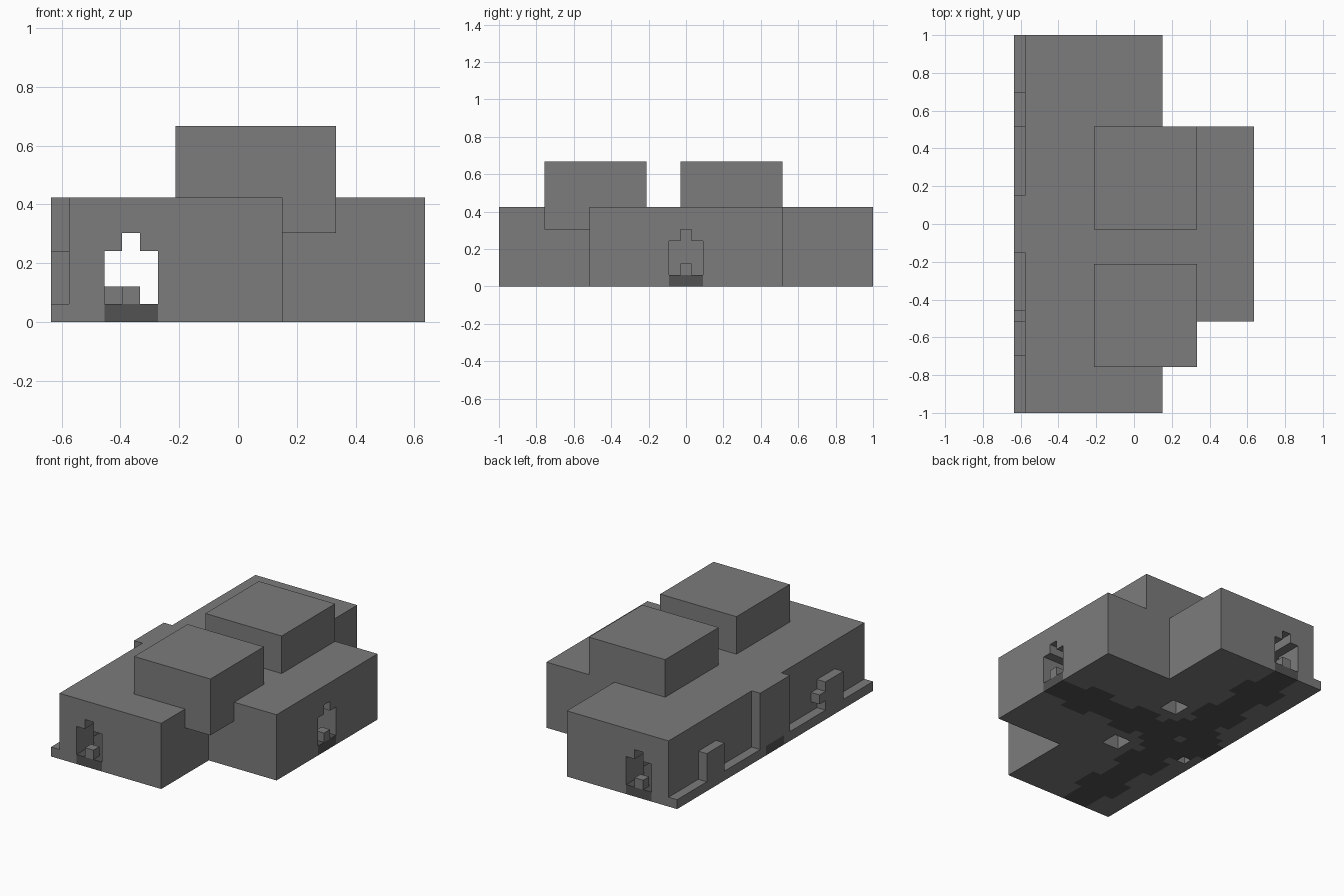
import bpy, bmesh
from itertools import product
from mathutils import Vector

if "Cube" in bpy.data.objects:
    bpy.data.objects.remove(bpy.data.objects["Cube"], do_unlink=True)

NX, NY, NZ = 21, 33, 7          # size of the block grid
CELL = 2 / NY


def material(name, v):
    m = bpy.data.materials.new(name)
    m.use_nodes = True
    m.diffuse_color = (v, v, v, 1)
    bsdf = m.node_tree.nodes["Principled BSDF"]
    bsdf.inputs["Base Color"].default_value = (v, v, v, 1)
    bsdf.inputs["Roughness"].default_value = 0.9
    return m


stone = material("grey_stone", 0.2)
gravel = material("dark_gravel", 0.085)


def block(x, y, z):
    """Set of grid cells in the given half-open ranges."""
    return set(product(range(*x), range(*y), range(*z)))


# Winding path footprint: two crossing arms and a round plaza
MX, MY = 4, 16
core = {(i, j) for i in range(NX) for j in range(NY)
        if abs(i - MX) <= 1 or abs(j - MY) <= 1}
bulges = {(i, j) for i in range(1, NX) for j in range(NY)
          if abs(i - MX) <= 1 + j // 3 % 2
          or abs(j - MY) <= 1 + i // 3 % 2
          or (i - MX) ** 2 + (j - MY) ** 2 <= 14}
footprint = (core | bulges) - {(MX, MY)}
path = {(i, j, 0) for i, j in footprint}

# Tunnels above the path, with narrow stepped doorways at the ends
inner = {(i, j) for i, j in footprint | {(MX, MY)} if i > 0}
tunnel = {(i, j, k) for i, j in inner for k in range(1, 4)}
tunnel |= {(i, j, 4) for i, j in inner if i == MX or j == MY}

# Open shafts through the floor
pits = block((8, 10), (11, 13), (0, 3)) | block((8, 10), (20, 22), (0, 3))
pits |= block((1, 2), (13, 14), (0, 2))
empty = tunnel | pits | path

parts = {
    "main_hall": block((1, 13), (0, NY), (0, NZ)),
    "side_wing": block((13, NX), (8, 25), (0, NZ)),
    "front_tower": block((7, 16), (4, 13), (5, 11)),
    "back_tower": block((7, 16), (16, 25), (5, 11)),
    "side_ledge": block((0, 1), (0, NY), (0, 1)),
    "side_bay": block((0, 1), (14, 19), (1, NZ)),
    "back_outcrop": block((0, 1), (25, 28), (1, 4)),
    "front_outcrop": block((0, 1), (5, 8), (1, 4)),
    "outcrop_knob": block((0, 1), (8, 9), (2, 3)),
}
used = set(empty)
for name, cells in parts.items():
    parts[name] = cells - used
    used |= cells
# Small loose stones near the doors and in the tunnel
parts["loose_stones"] = {(MX, 0, 1), (MX, NY - 1, 1), (MX - 1, 12, 1), (NX - 1, MY, 1)}
parts["floor_path"] = path
solid = set().union(*parts.values())


def build(name, cells, mat):
    """Skin the exposed sides of the cells and merge flat areas."""
    bm = bmesh.new()
    verts = {}

    def vert(p):
        if p not in verts:
            co = Vector(p) - Vector((NX / 2, NY / 2, 0))
            verts[p] = bm.verts.new(co * CELL)
        return verts[p]

    for c in sorted(cells):
        for axis, side in product(range(3), (0, 1)):
            n = list(c)
            n[axis] += 2 * side - 1
            if tuple(n) in solid:
                continue
            u, v = (axis + 1) % 3, (axis + 2) % 3
            ring = []
            for du, dv in ((0, 0), (1, 0), (1, 1), (0, 1)):
                p = list(c)
                p[axis] += side
                p[u] += du
                p[v] += dv
                ring.append(vert(tuple(p)))
            bm.faces.new(ring if side else ring[::-1])
    bmesh.ops.dissolve_limit(bm, angle_limit=0.01, verts=bm.verts[:], edges=bm.edges[:])
    mesh = bpy.data.meshes.new(name)
    bm.to_mesh(mesh)
    bm.free()
    mesh.materials.append(mat)
    bpy.context.collection.objects.link(bpy.data.objects.new(name, mesh))


for name, cells in parts.items():
    build(name, cells, gravel if name == "floor_path" else stone)
